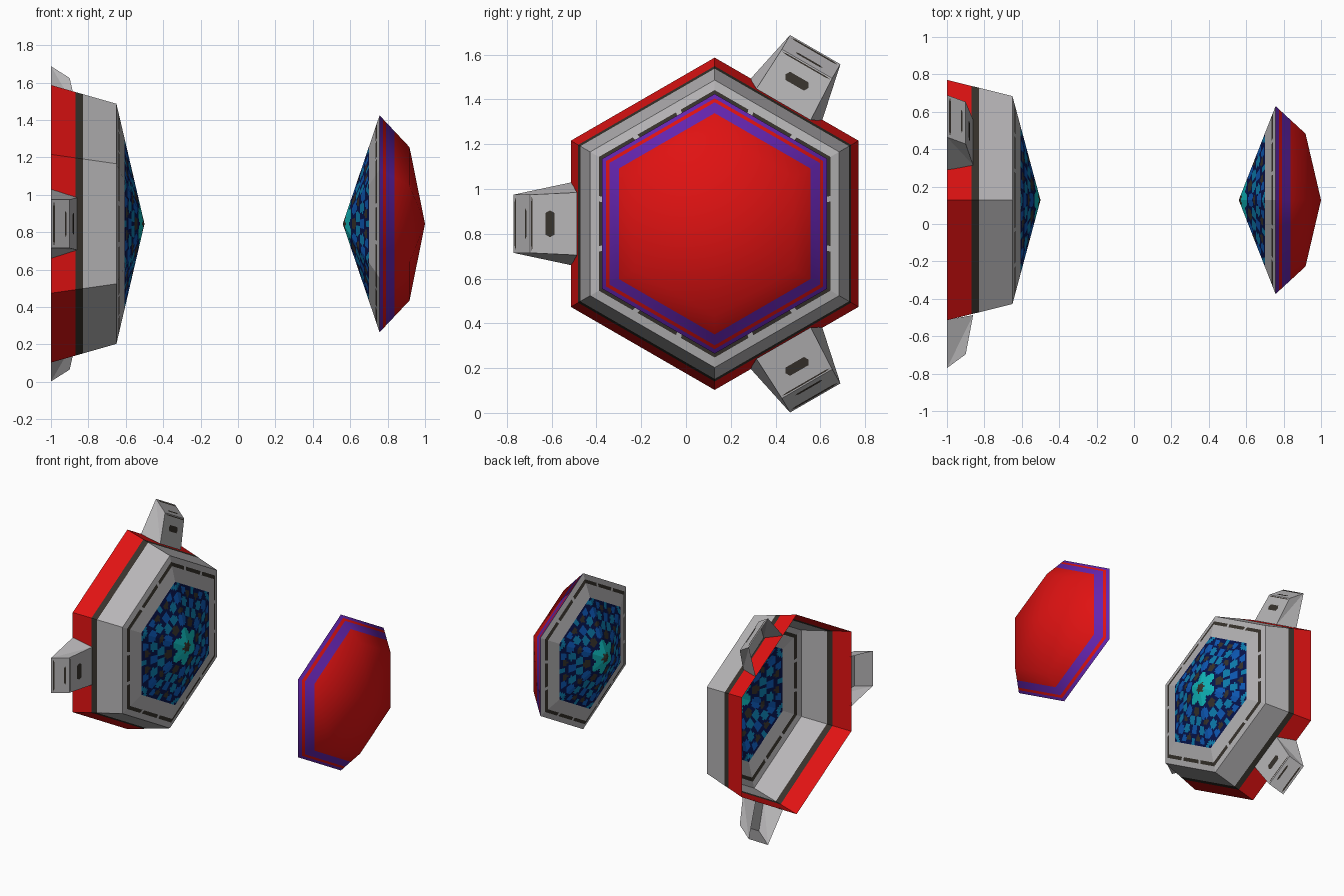
import bpy, bmesh
from math import sin, cos, pi, radians, atan2, hypot
from mathutils import Vector, Matrix

if "Cube" in bpy.data.objects:
    bpy.data.objects.remove(bpy.data.objects["Cube"])

CY, CZ = 0.128, 0.8445          # the common axis runs along x

COLOURS = {
    "red": (0.74, 0.006, 0.006), "grey": (0.47, 0.46, 0.47), "dark_brown": (0.038, 0.032, 0.025),
    "purple": (0.13, 0.018, 0.43), "navy": (0.002, 0.007, 0.075), "blue": (0.004, 0.10, 0.47),
    "sea_blue": (0.004, 0.21, 0.44), "teal": (0.005, 0.48, 0.50)}
NAMES = list(COLOURS)
MATS = []
for n, c in COLOURS.items():
    m = bpy.data.materials.new(n)
    m.diffuse_color = (*c, 1)
    m.use_nodes = True
    m.node_tree.nodes["Principled BSDF"].inputs["Base Color"].default_value = m.diffuse_color
    MATS.append(m)


def finish(name, bm, ref=None):
    """Turn faces away from ref, then make the object with all materials."""
    bmesh.ops.remove_doubles(bm, verts=bm.verts, dist=1e-5)
    bm.normal_update()
    if ref:
        for f in bm.faces:
            if f.normal.dot(f.calc_center_median() - Vector(ref)) < 0:
                f.normal_flip()
    me = bpy.data.meshes.new(name)
    bm.to_mesh(me)
    bm.free()
    for m in MATS:
        me.materials.append(m)
    ob = bpy.data.objects.new(name, me)
    bpy.context.collection.objects.link(ob)
    return ob


def hex_point(r, side, t):
    """Point (y, z) on a hexagon of circumradius r with a corner at the top."""
    a, b = radians(90 + 60 * side), radians(150 + 60 * side)
    return (r * (cos(a) * (1 - t) + cos(b) * t), r * (sin(a) * (1 - t) + sin(b) * t))


def hex_shell(name, rings, rule, ref_x, n=1):
    """Skin a list of (x, radius) hexagons; rule(ring, t, y, z) gives a colour."""
    bm = bmesh.new()
    for i in range(len(rings) - 1):
        for s in range(6):
            for k in range(n):
                pts = []
                for x, r, t in ((*rings[i], k / n), (*rings[i], (k + 1) / n),
                                (*rings[i + 1], (k + 1) / n), (*rings[i + 1], k / n)):
                    y, z = hex_point(r, s, t)
                    pts.append(Vector((x, y + CY, z + CZ)))
                if rings[i + 1][1] == 0:
                    pts.pop()
                f = bm.faces.new([bm.verts.new(p) for p in pts])
                tm = (k + 0.5) / n
                y, z = hex_point((rings[i][1] + rings[i + 1][1]) / 2, s, tm)
                f.material_index = NAMES.index(rule(i, tm, y, z))
    return finish(name, bm, (ref_x, CY, CZ))


# Mosaic: blobs (distance, angle from corner, size, colour) in a mirrored 30 degree wedge
BLOBS = [
    (0.36, 30, 0.07, "dark_brown"), (0.42, 0, 0.09, "blue"), (0.50, 20, 0.075, "sea_blue"),
    (0.57, 0, 0.055, "dark_brown"), (0.64, 30, 0.075, "blue"), (0.66, 12, 0.07, "sea_blue"),
    (0.76, 0, 0.085, "blue"), (0.77, 21, 0.055, "dark_brown"), (0.83, 12, 0.06, "blue"),
    (0.82, 30, 0.05, "sea_blue"), (0.93, 3, 0.05, "sea_blue")]


def mosaic(y, z, size):
    r, a = hypot(y, z) / size, atan2(z, y)
    w = ((a - pi / 2) % (pi / 3))
    w = min(w, pi / 3 - w)
    if r < 0.085:
        return "dark_brown"
    if r < 0.26 + 0.05 * cos(6 * w):
        return "teal"
    px, py = r * cos(w), r * sin(w)
    for d, ang, rad, col in BLOBS:
        if hypot(px - d * cos(radians(ang)), py - d * sin(radians(ang))) < rad:
            return col
    return "navy"


def mosaic_pyramid(name, x0, r0, x1):
    """Low pyramid: grey border with a dashed dark line, mosaic in the middle."""
    steps = 26
    fr = [1, 0.93, 0.885, 0.715] + [0.715 * (1 - i / steps) for i in range(1, steps + 1)]

    def rule(i, t, y, z):
        if i == 1:
            return "grey" if 0.29 < t < 0.34 or 0.66 < t < 0.71 else "dark_brown"
        return "grey" if i < 3 else mosaic(y, z, 0.715 * r0)
    return hex_shell(name, [(x1 + (x0 - x1) * f, r0 * f) for f in fr], rule, x0, 24)


# Base housing: open tapered hexagonal ring with a red band and dark line
def wall(x):
    return x, 0.742 - (x + 1) * 0.1 / 0.35


hex_shell("housing_wall", [wall(-1), wall(-0.868), wall(-0.828), wall(-0.65)],
          lambda i, t, y, z: ("red", "dark_brown", "grey")[i], -1)
mosaic_pyramid("housing_mosaic_face", -0.65, 0.642, -0.5)

# Floating gem: mosaic on the inner side, smooth red dome with purple bands outside
mosaic_pyramid("gem_mosaic_face", 0.757, 0.58, 0.56)


def dome(x):
    return x, 0.58 - (x - 0.757) * 0.17 / 0.16


gem = hex_shell("gem_dome", [dome(0.757), dome(0.776), dome(0.792), dome(0.838), dome(0.917), (1.0, 0)],
                lambda i, t, y, z: ("purple", "red", "purple", "red", "red")[i], 0.757)
bpy.context.view_layer.objects.active = gem
gem.select_set(True)
bpy.ops.object.shade_smooth_by_angle(angle=radians(60))
gem.select_set(False)


# Three lugs, modelled pointing along +y from the axis, then turned into place
def lug(name, angle):
    turn = Matrix.Translation((0, CY, CZ)) @ Matrix.Rotation(radians(angle), 4, 'X')
    bm = bmesh.new()

    def face(pts, col):
        f = bm.faces.new([bm.verts.new(Vector(p)) for p in pts])
        f.material_index = NAMES.index(col)

    def strip(a, b, wa, wb, col):       # face symmetric about the lug's middle
        face([(*a, -wa), (*b, -wb), (*b, wb), (*a, wa)], col)

    tip, edge, root, back = (-1, 0.898), (-0.9, 0.825), (-0.86, 0.615), (-1, 0.64)
    strip(tip, edge, 0.13, 0.13, "grey")
    strip(edge, root, 0.13, 0.14, "grey")
    for s in (-1, 1):                   # flared sides
        face([(*tip, s * 0.13), (*edge, s * 0.13), (*root, s * 0.14)], "grey")
        face([(*tip, s * 0.13), (*root, s * 0.14), (*back, s * 0.185)], "grey")

    def slot(a, b, f0, f1, half):       # thin dark inlay between two profile fractions
        d = Vector((b[0] - a[0], b[1] - a[1])).normalized()
        off = Vector((-d.y, d.x)) * -0.003
        if off.x < 0:
            off = -off
        p, q = (Vector(a).lerp(Vector(b), f) + off for f in (f0, f1))
        m = (p + q) / 2
        face([(*p, -half * 0.8), (*q, -half * 0.8), (*m, -half)][::2] +
             [(*q, -half * 0.8), (*q, half * 0.8), (*m, half), (*p, half * 0.8)], "dark_brown")
    slot(edge, root, 0.33, 0.53, 0.06)
    slot(edge, root, 0.03, 0.06, 0.125)
    slot(tip, edge, 0.10, 0.19, 0.12)
    slot(tip, edge, 0.72, 0.82, 0.07)

    bmesh.ops.transform(bm, matrix=turn, verts=bm.verts)
    finish(name, bm, turn @ Vector((-1, 0.62, 0)))


for label, angle in (("front", 180), ("upper_rear", 60), ("lower_rear", -60)):
    lug(label + "_lug", angle)
